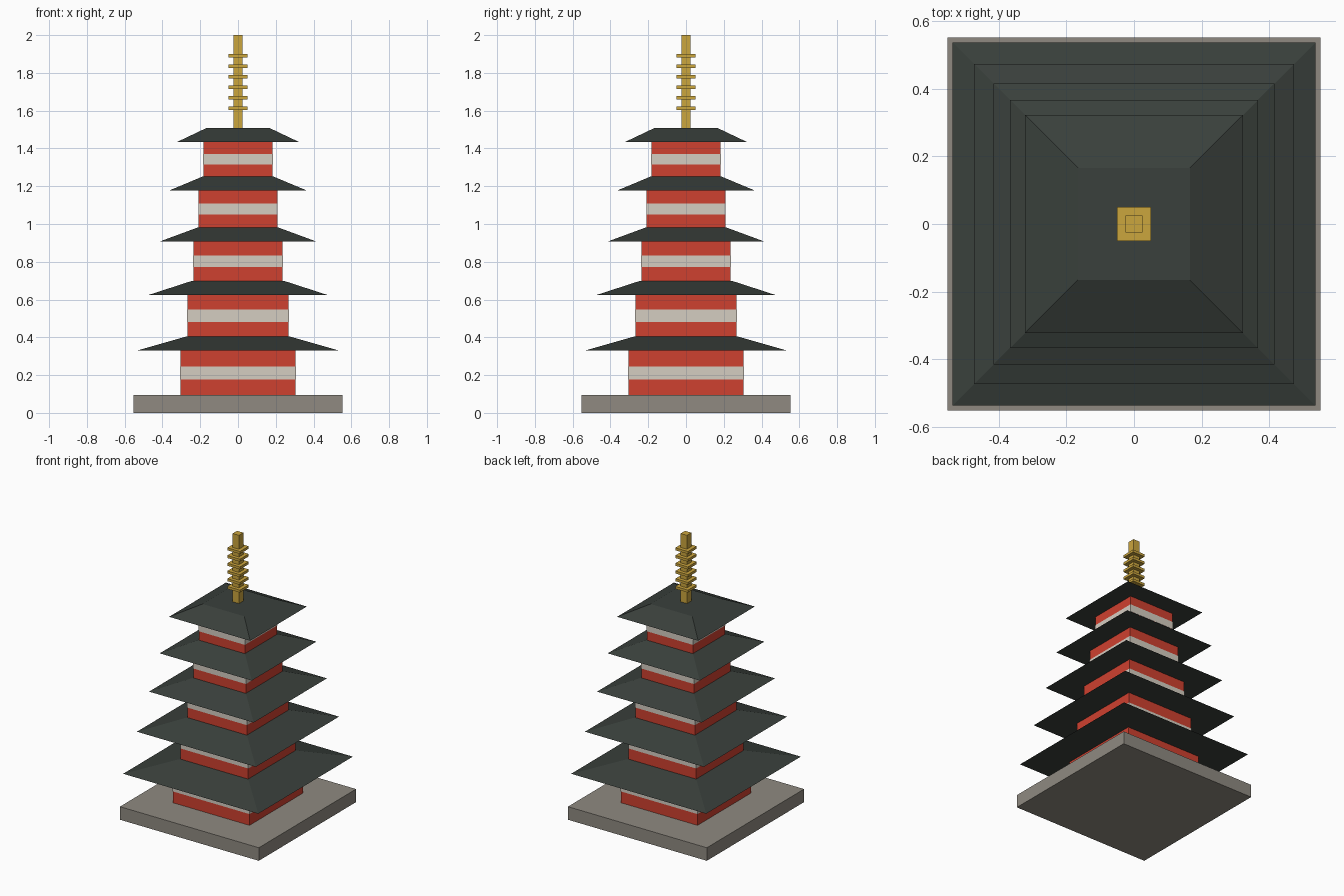
import bpy, bmesh

if "Cube" in bpy.data.objects:
    bpy.data.objects.remove(bpy.data.objects["Cube"])


def material(name, rgb):
    # 0-255 display colour to linear
    m = bpy.data.materials.new(name)
    m.diffuse_color = [(c / 255) ** 2.2 for c in rgb] + [1]
    m.use_nodes = True
    m.node_tree.nodes["Principled BSDF"].inputs["Base Color"].default_value = m.diffuse_color
    return m


RED = material("red_lacquer", (206, 67, 51))
PLASTER = material("plaster", (212, 204, 192))
TILE = material("dark_tile", (60, 66, 62))
GOLD = material("gold", (202, 164, 64))
STONE = material("stone", (142, 137, 128))


def frustum(name, half, z0, z1, mat, top=None):
    """Square block with half-width `half` below and `top` above."""
    top = half if top is None else top
    bm = bmesh.new()
    bmesh.ops.create_cube(bm, size=2)
    for v in bm.verts:
        upper = v.co.z > 0
        h = top if upper else half
        v.co.x *= h
        v.co.y *= h
        v.co.z = z1 if upper else z0
    mesh = bpy.data.meshes.new(name)
    bm.to_mesh(mesh)
    bm.free()
    mesh.materials.append(mat)
    ob = bpy.data.objects.new(name, mesh)
    bpy.context.collection.objects.link(ob)
    return ob


# Stone platform
z = 0.094
frustum("platform", 0.553, 0, z, STONE)

# Five shrinking storeys: wall, plaster band, hipped roof
for i in range(5):
    s = 0.88 ** i
    h = 0.235 * 0.94 ** i
    wall = 0.305 * s
    mid = z + h / 2
    frustum(f"wall_{i + 1}", wall, z, z + h, RED)
    frustum(f"plaster_band_{i + 1}", wall + 0.002, mid - 0.15 * h, mid + 0.15 * h, PLASTER)
    z += h
    frustum(f"roof_{i + 1}", 0.538 * s, z, z + 0.0745, TILE, top=0.277 * s)
    z += 0.0745

# Spire with six rings
frustum("spire", 0.025, z, 2.0, GOLD)
for i in range(6):
    c = 1.613 + 0.0556 * i
    frustum(f"spire_ring_{i + 1}", 0.05, c - 0.009, c + 0.009, GOLD)
